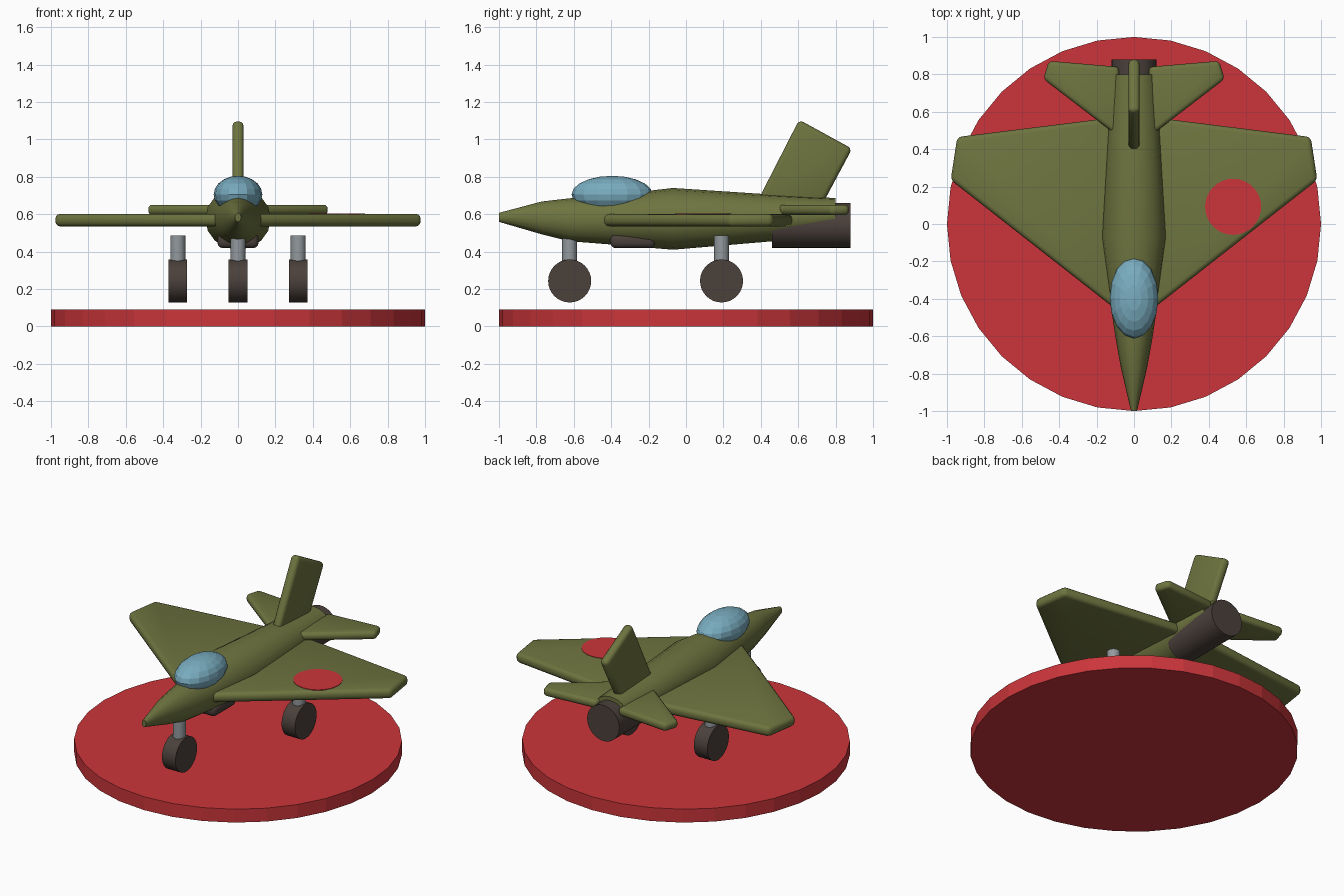
import bpy, bmesh, math
from mathutils import Matrix, Vector

if "Cube" in bpy.data.objects:
    bpy.data.objects.remove(bpy.data.objects["Cube"])


def material(name, rgb):
    m = bpy.data.materials.new(name)
    m.use_nodes = True
    m.diffuse_color = (*rgb, 1)
    bsdf = next(n for n in m.node_tree.nodes if n.type == 'BSDF_PRINCIPLED')
    bsdf.inputs["Base Color"].default_value = (*rgb, 1)
    return m


olive = material("olive green", (0.155, 0.175, 0.05))
red = material("red", (0.6, 0.036, 0.043))
glass = material("canopy blue", (0.19, 0.41, 0.52))
dark = material("dark brown", (0.07, 0.052, 0.044))
grey = material("strut grey", (0.29, 0.32, 0.34))


def finish(name, bm, mat, smooth=True, bevel=0, segments=3):
    """Turn a bmesh into an object, with optional rounded edges."""
    bmesh.ops.recalc_face_normals(bm, faces=bm.faces)
    mesh = bpy.data.meshes.new(name)
    bm.to_mesh(mesh)
    bm.free()
    mesh.materials.append(mat)
    ob = bpy.data.objects.new(name, mesh)
    bpy.context.collection.objects.link(ob)
    bpy.ops.object.select_all(action='DESELECT')
    ob.select_set(True)
    bpy.context.view_layer.objects.active = ob
    if bevel:
        mod = ob.modifiers.new("rounded edges", 'BEVEL')
        mod.width, mod.segments = bevel, segments
        bpy.ops.object.modifier_apply(modifier=mod.name)
    if smooth:
        bpy.ops.object.shade_smooth_by_angle(angle=math.radians(35))
    return ob


def cylinder(name, mat, centre, radius, depth, axis='Z', sides=32, smooth=True):
    bm = bmesh.new()
    bmesh.ops.create_cone(bm, cap_ends=True, segments=sides, radius1=radius,
                          radius2=radius, depth=depth)
    turn = {'X': Matrix.Rotation(math.pi / 2, 4, 'Y'),
            'Y': Matrix.Rotation(math.pi / 2, 4, 'X'),
            'Z': Matrix.Identity(4)}[axis]
    bm.transform(Matrix.Translation(centre) @ turn)
    return finish(name, bm, mat, smooth)


def plate(name, points, thickness, bevel):
    """Extrude an outline of 3D points along the thickness vector."""
    bm = bmesh.new()
    face = bm.faces.new([bm.verts.new(p) for p in points])
    extruded = bmesh.ops.extrude_face_region(bm, geom=[face])["geom"]
    verts = [g for g in extruded if isinstance(g, bmesh.types.BMVert)]
    bmesh.ops.translate(bm, verts=verts, vec=Vector(thickness))
    return finish(name, bm, olive, True, bevel)


# Display base
cylinder("display_base", red, (0, 0, 0.045), 1.0, 0.09, smooth=False)

# Fuselage: elliptical sections given as (y, centre z, half width, half height)
sections = [(-1, .583, .016, .024), (-.77, .58, .07, .088),
            (-.62, .57, .097, .115), (-.4, .57, .13, .132),
            (-.07, .575, .175, .165), (.46, .58, .143, .125),
            (.8, .598, .12, .088)]
bm = bmesh.new()
sides = 16
rings = []
for y, zc, hx, hz in sections:
    angles = [2 * math.pi * i / sides for i in range(sides)]
    rings.append([bm.verts.new((hx * math.cos(a), y, zc + hz * math.sin(a)))
                  for a in angles])
for a, b in zip(rings, rings[1:]):
    for i in range(sides):
        j = (i + 1) % sides
        bm.faces.new((a[i], a[j], b[j], b[i]))
bm.faces.new(rings[0])
bm.faces.new(rings[-1])
finish("fuselage", bm, olive)

# Engine nozzle
cylinder("engine_nozzle", dark, (0, .67, .54), .12, .42, 'Y')

# Canopy
bm = bmesh.new()
bmesh.ops.create_uvsphere(bm, u_segments=16, v_segments=10, radius=1)
bm.transform(Matrix.Translation((0, -.395, .705)) @ Matrix.Diagonal((.13, .217, .1, 1)))
finish("canopy", bm, glass, smooth=False)

# Belly intake
bm = bmesh.new()
bmesh.ops.create_cube(bm, size=1)
bm.transform(Matrix.Translation((0, -.285, .458)) @ Matrix.Diagonal((.22, .24, .08, 1)))
finish("belly_intake", bm, dark, bevel=.03)

# Wings and tailplanes on both sides
wing = [(.08, -.47), (.98, .235), (.945, .465), (.08, .573)]
tailplane = [(.08, .465), (.485, .775), (.455, .872), (.08, .84)]
for side, label in ((1, "left"), (-1, "right")):
    plate(label + "_wing", [(side * x, y, .535) for x, y in wing], (0, 0, .066), .025)
    plate(label + "_tailplane", [(side * x, y, .595) for x, y in tailplane],
          (0, 0, .055), .022)

# Tail fin
fin = [(.37, .645), (.605, 1.105), (.888, .95), (.725, .645)]
plate("tail_fin", [(-.03, y, z) for y, z in fin], (.06, 0, 0), .025)

# Round marking on the left wing
cylinder("wing_marking", red, (.53, .092, .6), .15, .008)

# Landing gear
for label, x, y in (("nose", 0, -.622), ("left", .322, .19), ("right", -.322, .19)):
    cylinder(label + "_strut", grey, (x, y, .37), .04, .23)
    cylinder(label + "_wheel", dark, (x, y, .243), .115, .1, 'X')
